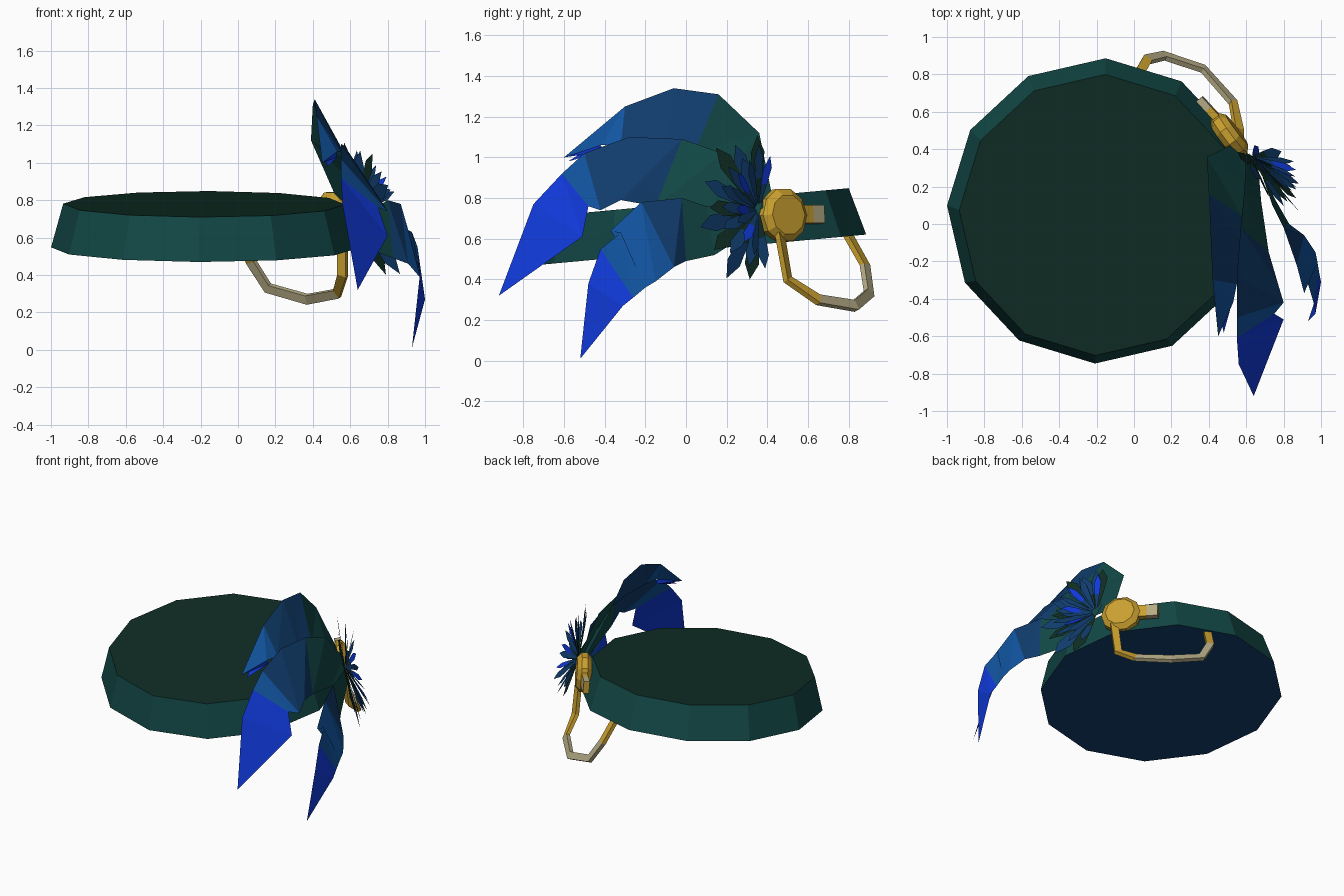
import bpy, bmesh, math, random
from mathutils import Vector, Matrix

cube = bpy.data.objects.get("Cube")
if cube:
    bpy.data.objects.remove(cube)
random.seed(4)


def material(name, r, g, b):
    linear = [(c / 255 / 12.92) if c < 11 else ((c / 255 + 0.055) / 1.055) ** 2.4 for c in (r, g, b)]
    mat = bpy.data.materials.new(name)
    mat.use_nodes = True
    mat.diffuse_color = (*linear, 1)
    mat.node_tree.nodes["Principled BSDF"].inputs["Base Color"].default_value = (*linear, 1)
    return mat


FOREST = material("forest green", 15, 45, 36)
TEAL = material("dark teal", 18, 72, 70)
NAVY = material("navy blue", 16, 60, 108)
MID = material("medium blue", 17, 84, 160)
BRIGHT = material("bright blue", 17, 58, 220)
GOLD = material("gold", 202, 160, 48)
PALE = material("pale gold", 182, 172, 134)


def finish(name, bm, mats, fix_normals=True):
    if fix_normals:
        bmesh.ops.recalc_face_normals(bm, faces=bm.faces)
    mesh = bpy.data.meshes.new(name)
    bm.to_mesh(mesh)
    bm.free()
    for mat in mats:
        mesh.materials.append(mat)
    obj = bpy.data.objects.new(name, mesh)
    bpy.context.collection.objects.link(obj)
    return obj


def lathe(name, profile, sides, matrix, mats):
    """Stack of (radius, height) rings; mats are side, top, bottom."""
    bm = bmesh.new()
    rings = []
    for radius, height in profile:
        rings.append([bm.verts.new(matrix @ Vector((radius * math.cos(math.tau * i / sides),
                                                    radius * math.sin(math.tau * i / sides), height)))
                      for i in range(sides)])
    for low, high in zip(rings, rings[1:]):
        for i in range(sides):
            j = (i + 1) % sides
            bm.faces.new((low[i], low[j], high[j], high[i]))
    bm.faces.new(rings[0][::-1]).material_index = 2
    bm.faces.new(rings[-1]).material_index = 1
    return finish(name, bm, mats)


def sweep(name, path, normal, half_width, half_depth, mats, pale_segments=()):
    """Rectangular bar following a path."""
    bm = bmesh.new()
    rings = []
    for i, p in enumerate(path):
        tangent = (path[min(i + 1, len(path) - 1)] - path[max(i - 1, 0)]).normalized()
        side = tangent.cross(normal).normalized() * half_width
        deep = normal * half_depth
        rings.append([bm.verts.new(p + o) for o in (side + deep, deep - side, -side - deep, side - deep)])
    for k, (a, b) in enumerate(zip(rings, rings[1:])):
        for i in range(4):
            j = (i + 1) % 4
            bm.faces.new((a[i], a[j], b[j], b[i])).material_index = int(k in pale_segments)
    bm.faces.new(rings[0])
    bm.faces.new(rings[-1])
    return finish(name, bm, mats)


def feather(name, upper, lower, tip, bands, mats):
    """Flat vane between two edges, one colour index per band."""
    bm = bmesh.new()
    pairs = [(bm.verts.new(u), bm.verts.new(v)) for u, v in zip(upper, lower)]
    for (a, b), (c, d), band in zip(pairs, pairs[1:], bands):
        for corners in ((a, b, d), (a, d, c)):
            bm.faces.new(corners).material_index = band
    end = bm.verts.new(tip)
    bm.faces.new((*pairs[-1], end)).material_index = bands[-1]
    return finish(name, bm, mats, False)


# Round flat cap, tilted slightly towards the front
tilt = Matrix.Translation((-0.18, 0.07, 0.545)) @ Matrix.Rotation(math.radians(5.3), 4, "X") \
    @ Matrix.Rotation(math.radians(-2), 4, "Z")
lathe("cap", [(0.82, 0), (0.755, 0.235)], 12, tilt, [TEAL, FOREST, NAVY])

# Gold button on the cap's side
outward = Vector((0.8, 0.6, 0.08)).normalized()
seat = Matrix.Translation((0.51, 0.475, 0.715)) @ outward.to_track_quat("Z", "Y").to_matrix().to_4x4()
lathe("button", [(0.1, -0.05), (0.135, -0.02), (0.135, 0.02), (0.1, 0.05)], 10, seat, [GOLD] * 3)

# Short clasp beside the button
clasp = [Vector(p) for p in ((0.46, 0.55, 0.72), (0.4, 0.615, 0.72), (0.35, 0.67, 0.72))]
sweep("clasp", clasp, outward, 0.045, 0.02, [GOLD, PALE], (1,))

# Hanging loop under the button
loop = [Vector(p) for p in ((0.56, 0.46, 0.63), (0.56, 0.5, 0.4), (0.53, 0.65, 0.3), (0.37, 0.83, 0.27),
                            (0.16, 0.9, 0.33), (0.07, 0.88, 0.47), (0.02, 0.79, 0.63))]
loop_normal = (loop[2] - loop[0]).cross(loop[6] - loop[0]).normalized()
sweep("hanging_loop", loop, loop_normal, 0.026, 0.014, [GOLD, PALE], (2, 3, 4))

# Three large plumes sweeping forward
plume_mats = [TEAL, NAVY, MID, BRIGHT]
feather("upper_plume",
        [(0.54, 0.43, 0.78), (0.39, 0.36, 1.12), (0.4, 0.16, 1.31), (0.41, -0.06, 1.34),
         (0.42, -0.3, 1.25), (0.45, -0.6, 1.0), (0.46, -0.5, 1.03)],
        [(0.64, 0.32, 0.72), (0.6, 0.2, 0.9), (0.58, 0.04, 1.02), (0.57, -0.1, 1.05),
         (0.55, -0.32, 1.06), (0.53, -0.42, 1.06), (0.53, -0.4, 1.03)],
        (0.48, -0.58, 0.98), [0, 0, 1, 1, 2, 3, 3], plume_mats)
feather("middle_plume",
        [(0.6, 0.38, 0.8), (0.59, 0.18, 1.02), (0.57, -0.02, 1.09), (0.55, -0.28, 1.1),
         (0.55, -0.5, 1.02), (0.55, -0.61, 0.92), (0.56, -0.75, 0.77)],
        [(0.66, 0.35, 0.66), (0.68, 0.12, 0.7), (0.72, -0.15, 0.76), (0.77, -0.32, 0.79),
         (0.8, -0.42, 0.74), (0.75, -0.48, 0.76), (0.8, -0.51, 0.61)],
        (0.64, -0.92, 0.32), [0, 0, 1, 1, 2, 3, 3], plume_mats)
feather("lower_plume",
        [(0.66, 0.33, 0.76), (0.74, 0.1, 0.76), (0.8, -0.02, 0.8), (0.87, -0.22, 0.78),
         (0.91, -0.37, 0.64), (0.93, -0.32, 0.63), (0.96, -0.42, 0.55), (0.97, -0.48, 0.38)],
        [(0.67, 0.33, 0.64), (0.75, 0.14, 0.52), (0.83, 0, 0.49), (0.91, -0.06, 0.46),
         (0.97, -0.15, 0.39), (0.98, -0.2, 0.36), (0.99, -0.26, 0.31), (1.0, -0.31, 0.27)],
        (0.93, -0.52, 0.01), [0, 0, 1, 2, 2, 2, 3, 3], plume_mats)

# Rosette of short feathers fanned around the button
root = Vector((0.62, 0.35, 0.74))
forward = Vector((0.55, -0.83, 0))
upward = Vector((-0.27, 0, 0.96))
lift = forward.cross(upward).normalized()
if lift.x < 0:
    lift.negate()


def small_feather(name, angle, length, width, rise, mats):
    along = forward * math.cos(angle) + upward * math.sin(angle)
    across = along.cross(lift).normalized() * width
    across += lift * random.uniform(-0.3, 0.3) * width

    def spot(t):
        return root + along * length * t + lift * (rise * t + 0.012)

    stops = [(0.15, 0.25), (0.5, 0.75), (0.8, 1)]
    feather(name, [spot(t) + across * w for t, w in stops],
            [spot(t - 0.05) - across * w for t, w in stops], spot(1), [0, 1, 1], mats)


def fan(name, count, start, end, length, width, rise, palettes):
    for i in range(count):
        angle = math.radians(start + (end - start) * i / (count - 1) + random.uniform(-4, 4))
        # upright and drooping feathers are longer than the forward ones
        reach = length * (1 + 0.22 * abs(math.sin(angle))) * random.uniform(0.88, 1.08)
        small_feather(f"{name}_{i + 1}", angle, reach, width, rise, palettes[i % len(palettes)])


fan("outer_rosette_feather", 9, 88, -82, 0.34, 0.042, 0.03, [(FOREST, FOREST), (FOREST, NAVY)])
fan("middle_rosette_feather", 9, 80, -88, 0.27, 0.03, 0.08, [(FOREST, NAVY), (NAVY, NAVY)])
fan("inner_rosette_feather", 8, 84, -70, 0.22, 0.024, 0.12, [(NAVY, BRIGHT), (NAVY, NAVY)])
